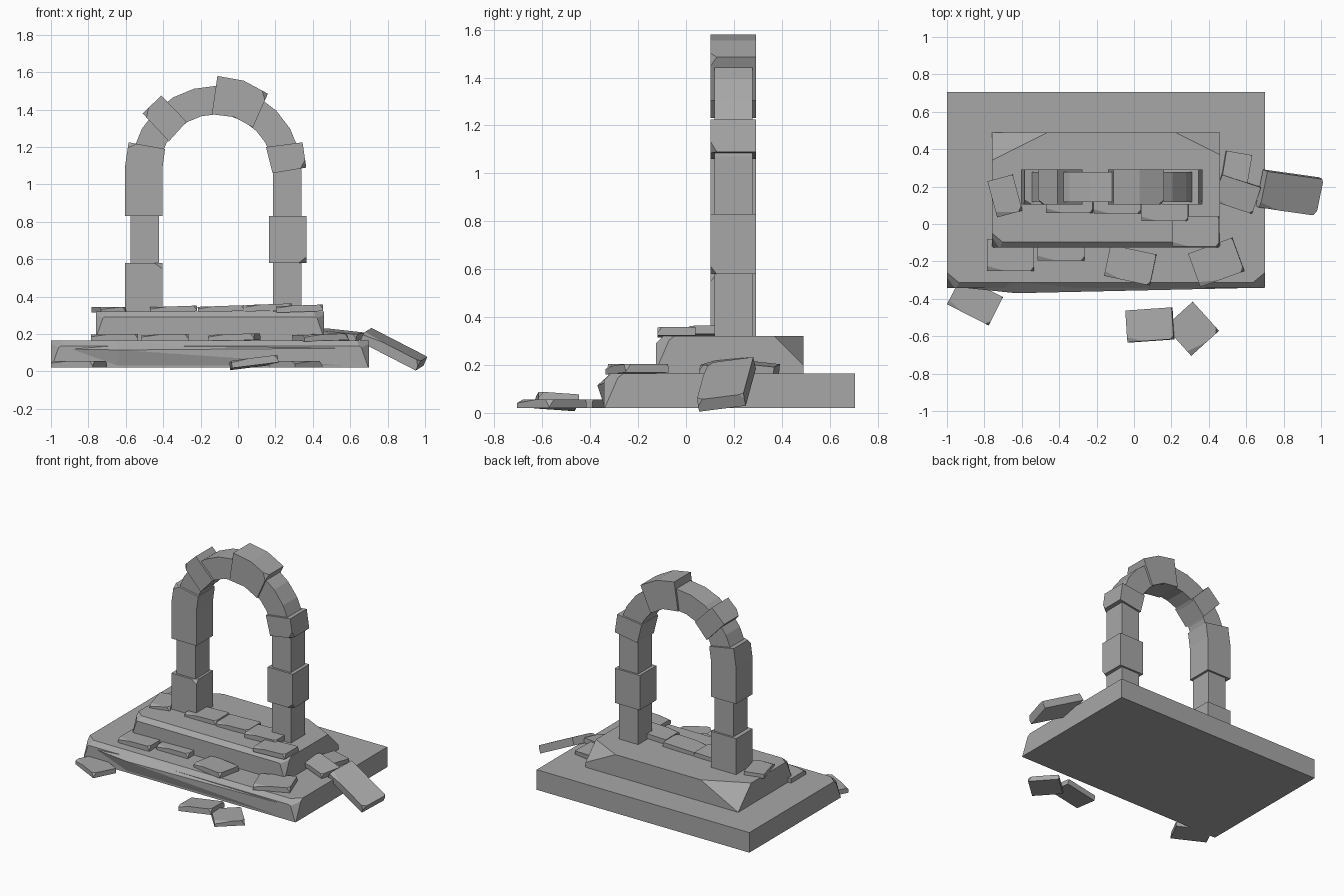
import bpy, bmesh
from math import radians, cos, sin, pi
from mathutils import Vector, Euler

if "Cube" in bpy.data.objects:
    bpy.data.objects.remove(bpy.data.objects["Cube"])

stone = bpy.data.materials.new("dark_stone")
stone.diffuse_color = (0.39, 0.39, 0.39, 1)
stone.use_nodes = True
stone.node_tree.nodes["Principled BSDF"].inputs["Base Color"].default_value = stone.diffuse_color


def finish(bm, name):
    bmesh.ops.recalc_face_normals(bm, faces=bm.faces)
    me = bpy.data.meshes.new(name)
    bm.to_mesh(me)
    bm.free()
    me.materials.append(stone)
    ob = bpy.data.objects.new(name, me)
    bpy.context.collection.objects.link(ob)
    return ob


def chip(bm, co, no):
    """Slice off everything beyond a plane and cap the cut."""
    bmesh.ops.bisect_plane(bm, geom=bm.verts[:] + bm.edges[:] + bm.faces[:], dist=1e-5,
                           plane_co=co, plane_no=Vector(no).normalized(), clear_outer=True)
    rim = [e for e in bm.edges if e.is_boundary]
    if rim:
        bmesh.ops.holes_fill(bm, edges=rim, sides=0)


def box(lo, hi):
    bm = bmesh.new()
    bmesh.ops.create_cube(bm, size=1)
    for v in bm.verts:
        v.co = [lo[i] if v.co[i] < 0 else hi[i] for i in range(3)]
    return bm


def prism(points, y0, y1):
    """Extrude an x-z outline along y."""
    bm = bmesh.new()
    f = bm.faces.new([bm.verts.new((x, y0, z)) for x, z in points])
    r = bmesh.ops.extrude_face_region(bm, geom=[f])
    bmesh.ops.translate(bm, vec=(0, y1 - y0, 0),
                        verts=[v for v in r['geom'] if isinstance(v, bmesh.types.BMVert)])
    return bm


def worn_front(bm, x0, x1, y, top, edge, r):
    """Soften the front top edge and round both front top corners."""
    chip(bm, (0, y, top - edge), (0, -1, 1))
    for x, s in ((x0, -1), (x1, 1)):
        chip(bm, (x, y + r * 0.5, top - 0.05), (s, -0.8, 0.35))
        chip(bm, (x - s * r * 0.75, y, top - 0.02), (s * 0.5, -0.6, 0.8))


# Lower platform
base = box((-1, -0.343, 0.02), (0.7, 0.705, 0.165))
worn_front(base, -1, 0.7, -0.343, 0.165, 0.03, 0.09)
finish(base, "lower_platform")
bulge = bmesh.new()
for p in ((-0.9, -0.342, 0.12), (-0.63, -0.37, 0.115), (0.62, -0.342, 0.125),
          (-0.65, -0.315, 0.164), (-0.65, -0.342, 0.03), (0.6, -0.342, 0.03)):
    bulge.verts.new(p)
bmesh.ops.convex_hull(bulge, input=bulge.verts)
finish(bulge, "platform_front_bulge")

# Upper step with sliced back corners
step = box((-0.76, -0.125, 0.165), (0.46, 0.49, 0.32))
worn_front(step, -0.76, 0.46, -0.125, 0.32, 0.03, 0.08)
for a, b, c in (((-0.76, 0.34, 0.32), (-0.46, 0.49, 0.32), (-0.76, 0.49, 0.165)),
                ((0.22, 0.49, 0.32), (0.46, 0.37, 0.32), (0.46, 0.49, 0.20))):
    a, b, c = Vector(a), Vector(b), Vector(c)
    n = (b - a).cross(c - a)
    chip(step, a, n if n.z > 0 else -n)
finish(step, "upper_step")

# Inner arch: two legs and a half ring in one outline
CX, CZ, RI, RO, N = -0.1175, 1.07, 0.305, 0.457, 12


def ring(r):
    return [(CX + r * cos(pi * i / N), CZ + r * sin(pi * i / N)) for i in range(N + 1)]


outer = [(CX + RO, 0.31)] + ring(RO) + [(CX - RO, 0.31)]
inner = [(CX + RI, 0.31)] + ring(RI) + [(CX - RI, 0.31)]
bm = bmesh.new()
layers = [[bm.verts.new((x, y, z)) for x, z in line]
          for line, y in ((outer, 0.118), (outer, 0.278), (inner, 0.278), (inner, 0.118))]
for k in range(4):
    a, b = layers[k], layers[(k + 1) % 4]
    for i in range(len(a) - 1):
        bm.faces.new((a[i], a[i + 1], b[i + 1], b[i]))
for end in (0, -1):
    bm.faces.new([layer[end] for layer in layers])
finish(bm, "arch_core")

# Wide stone blocks around the arch
blocks = {
    "left_foot_block": [(-0.605, 0.31), (-0.405, 0.31), (-0.405, 0.58), (-0.605, 0.58)],
    "left_shoulder_block": [(-0.605, 0.83), (-0.405, 0.83), (-0.405, 1.08), (-0.39, 1.19),
                            (-0.585, 1.225), (-0.605, 1.09)],
    "left_arch_block": [(-0.37, 1.23), (-0.275, 1.335), (-0.41, 1.475), (-0.51, 1.38)],
    "keystone": [(-0.14, 1.375), (-0.02, 1.36), (0.08, 1.305), (0.16, 1.485),
                 (0.03, 1.555), (-0.11, 1.58)],
    "right_shoulder_block": [(0.185, 1.06), (0.365, 1.09), (0.345, 1.225), (0.15, 1.2)],
    "right_middle_block": [(0.165, 0.58), (0.365, 0.58), (0.365, 0.83), (0.165, 0.83)],
}
# worn front corner of each block, as an outline index
worn = (2, 4, 3, 3, 1, 1)
for (name, pts), k in zip(blocks.items(), worn):
    b = prism(pts, 0.103, 0.292)
    x, z = pts[k]
    mx = sum(p[0] for p in pts) / len(pts)
    mz = sum(p[1] for p in pts) / len(pts)
    d = Vector((x - mx, 0, z - mz)).normalized()
    chip(b, Vector((x, 0.103, z)) - d * 0.025, d + Vector((0, -1, 0)))
    finish(b, name)


def slab(name, loc, size, rot):
    """Flat stone with chipped front edge and corners."""
    w, d, t = (s / 2 for s in size)
    b = box((-w, -d, -t), (w, d, t))
    chip(b, (-w, -d * 0.7, t), (-0.12, -0.45, 1))
    chip(b, (w, -d * 0.75, t), (0.7, -0.6, 0.5))
    chip(b, (w * 0.95, d, t), (0.8, 0.4, 0.3))
    m = Euler([radians(a) for a in rot]).to_matrix().to_4x4()
    m.translation = loc
    bmesh.ops.transform(b, matrix=m, verts=b.verts)
    finish(b, name)


slabs = {
    # paving on the upper step
    "step_paving": [((-0.69, 0.15, 0.33), (0.14, 0.20, 0.03), (0, 0, 15)),
                    ((-0.345, 0.14, 0.333), (0.25, 0.16, 0.03), (0, -2, 0)),
                    ((-0.09, 0.135, 0.335), (0.25, 0.16, 0.03), (0, -2, 0)),
                    ((0.165, 0.095, 0.342), (0.25, 0.16, 0.035), (0, -2, 0)),
                    ((0.33, -0.04, 0.336), (0.25, 0.16, 0.035), (0, -2, 0))],
    # paving on the lower platform
    "platform_paving": [((-0.66, -0.165, 0.182), (0.25, 0.17, 0.035), (0, -1, 0)),
                        ((-0.39, -0.11, 0.18), (0.25, 0.17, 0.035), (0, -1, 0)),
                        ((-0.02, -0.22, 0.182), (0.25, 0.17, 0.035), (0, -2, -12)),
                        ((0.44, -0.205, 0.182), (0.25, 0.19, 0.035), (0, -2, 20)),
                        ((0.545, 0.28, 0.188), (0.14, 0.20, 0.04), (-6, 5, -10)),
                        ((0.55, 0.16, 0.197), (0.22, 0.15, 0.035), (4, 6, -18))],
    # stones lying around the ruin
    "fallen_stone": [((0.832, 0.168, 0.119), (0.34, 0.20, 0.055), (8, 27, -8)),
                     ((-0.85, -0.41, 0.038), (0.25, 0.17, 0.035), (0, 0, -27)),
                     ((0.085, -0.54, 0.048), (0.25, 0.17, 0.04), (-4, -7, 4)),
                     ((0.31, -0.56, 0.038), (0.20, 0.21, 0.035), (0, 0, 42))],
}
for name, rows in slabs.items():
    for i, row in enumerate(rows):
        slab(f"{name}_{i + 1}", *row)
